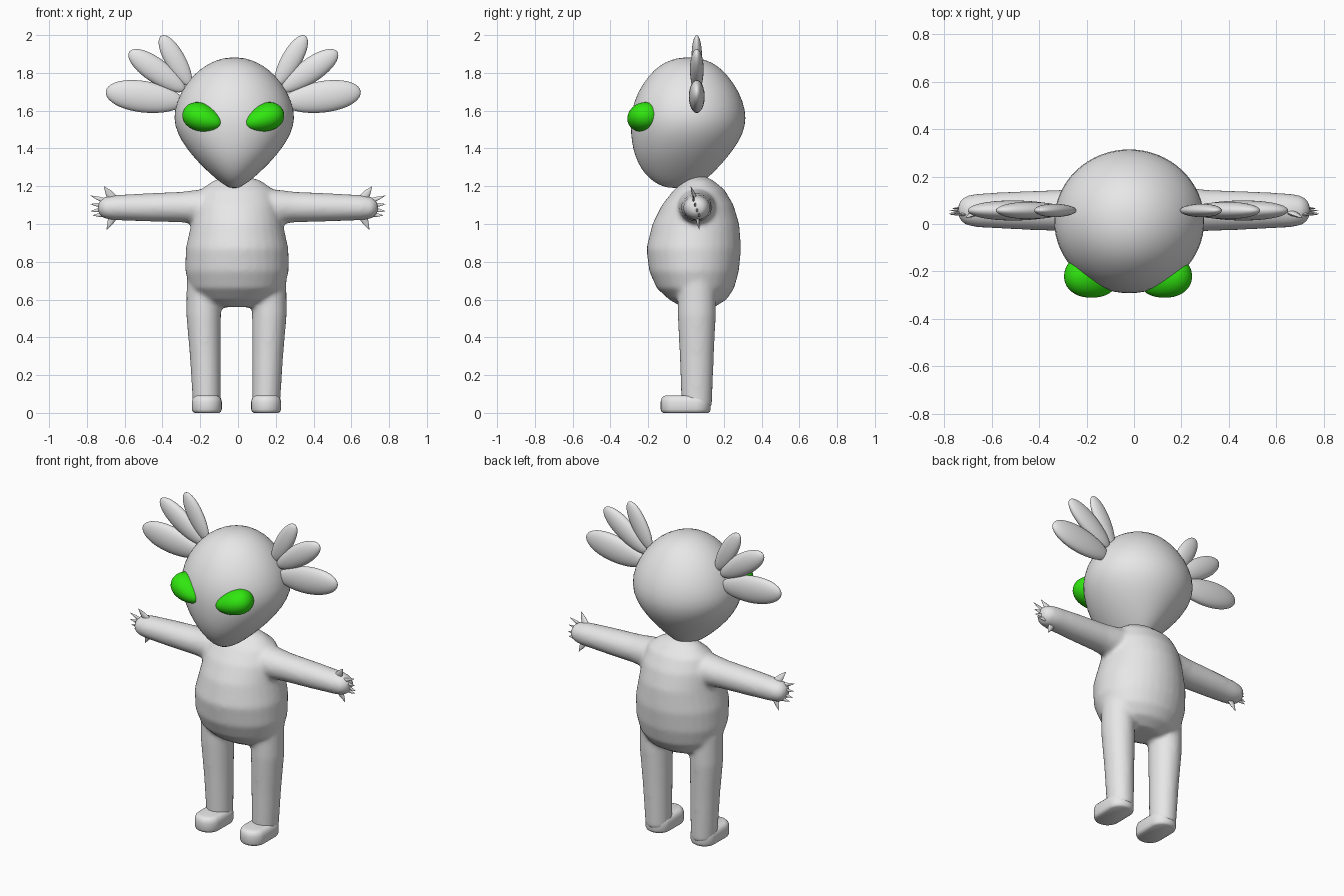
import bpy
import bmesh
import math
from mathutils import Vector, Matrix

old = bpy.data.objects.get("Cube")
if old:
    bpy.data.objects.remove(old, do_unlink=True)


def make_material(name, rgb):
    mat = bpy.data.materials.new(name)
    mat.use_nodes = True
    color = (*rgb, 1.0)
    mat.diffuse_color = color
    mat.node_tree.nodes["Principled BSDF"].inputs["Base Color"].default_value = color
    return mat


GREY = make_material("pale grey skin", (0.8, 0.8, 0.8))
GREEN = make_material("bright green eye", (0.03, 0.8, 0.005))
SIDES = (("left", 1), ("right", -1))
HEAD_X = -0.025
ARM_Y = 0.057


def finish(name, bm, mat, sharp_angle=180):
    bmesh.ops.recalc_face_normals(bm, faces=bm.faces)
    mesh = bpy.data.meshes.new(name)
    bm.to_mesh(mesh)
    bm.free()
    mesh.materials.append(mat)
    obj = bpy.data.objects.new(name, mesh)
    bpy.context.collection.objects.link(obj)
    bpy.ops.object.select_all(action="DESELECT")
    obj.select_set(True)
    bpy.context.view_layer.objects.active = obj
    if sharp_angle < 180:
        bpy.ops.object.shade_smooth_by_angle(angle=math.radians(sharp_angle))
    else:
        bpy.ops.object.shade_smooth()
    return obj


def skin_rings(bm, rings):
    """Bridge equal-length point rings and cap both ends."""
    loops = [[bm.verts.new(p) for p in ring] for ring in rings]
    n = len(loops[0])
    for a, b in zip(loops, loops[1:]):
        for i in range(n):
            j = (i + 1) % n
            bm.faces.new((a[i], a[j], b[j], b[i]))
    bm.faces.new(loops[0])
    bm.faces.new(loops[-1])


def oval(center, u, v, n=32):
    """Ring around center spanned by the half axes u and v."""
    turns = [2 * math.pi * i / n for i in range(n)]
    return [Vector(center) + Vector(u) * math.cos(t) + Vector(v) * math.sin(t) for t in turns]


def upright(x, stations):
    """Level ovals from (height, front, back, half width)."""
    return [oval((x, (f + b) / 2, z), (w, 0, 0), (0, (b - f) / 2, 0))
            for z, f, b, w in stations]


def egg(name, center, axis, radii, taper, mat):
    """Ellipsoid whose long axis follows axis, fatter at the far end."""
    x = Vector(axis).normalized()
    y = Vector((0, 0, 1)).cross(x).normalized()
    basis = Matrix((x, y, x.cross(y))).transposed()
    bm = bmesh.new()
    bmesh.ops.create_uvsphere(bm, u_segments=32, v_segments=20, radius=1)
    for v in bm.verts:
        # Sphere poles lie on the long axis
        p, q, r = v.co.z, v.co.x, v.co.y
        k = 1 + taper * p
        v.co = Vector(center) + basis @ Vector((p * radii[0], q * radii[1] * k, r * radii[2] * k))
    return finish(name, bm, mat)


# Body: torso, arms and legs fused into one soft skin
bm = bmesh.new()
skin_rings(bm, upright(-0.005, [
    (0.56, -0.02, 0.15, 0.12), (0.60, -0.09, 0.215, 0.2),
    (0.66, -0.155, 0.255, 0.25), (0.75, -0.195, 0.28, 0.274),
    (0.87, -0.21, 0.292, 0.272), (1.0, -0.178, 0.282, 0.243),
    (1.1, -0.128, 0.252, 0.228), (1.18, -0.065, 0.205, 0.195),
    (1.23, -0.005, 0.145, 0.125), (1.253, 0.03, 0.1, 0.05)]))
for side, s in SIDES:
    arm = [(0.1, 0.1), (0.22, 0.09), (0.3, 0.081), (0.5, 0.074), (0.66, 0.066),
           (0.71, 0.057), (0.735, 0.036), (0.743, 0.015)]
    skin_rings(bm, [oval((s * x, ARM_Y, 1.092 - 0.008 * x), (0, r * 1.08, 0), (0, 0, r))
                    for x, r in arm])
    leg = [(0.03, 0.157, 0.073), (0.3, 0.165, 0.082), (0.52, 0.174, 0.092), (0.7, 0.172, 0.092)]
    skin_rings(bm, [oval((-0.008 + s * x, 0.057, z), (r, 0, 0), (0, r * 1.1, 0))
                    for z, x, r in leg])
body = finish("body", bm, GREY)
remesh = body.modifiers.new("fuse", "REMESH")
remesh.mode = "VOXEL"
remesh.voxel_size = 0.012
remesh.use_smooth_shade = True
soften = body.modifiers.new("soften", "SMOOTH")
soften.factor = 0.5
soften.iterations = 10

# Feet: rounded slabs with flat soles
for side, s in SIDES:
    rings = []
    for z, inset in ((0, 0.014), (0.006, 0.005), (0.018, 0), (0.06, 0),
                     (0.078, 0.005), (0.088, 0.015), (0.093, 0.03)):
        r = 0.079 - inset
        ring = oval((-0.008 + s * 0.157, 0, z), (r, 0, 0), (0, r, 0))
        for i, p in enumerate(ring):
            p.y += 0.052 if i < len(ring) // 2 else -0.055
        rings.append(ring)
    bm = bmesh.new()
    skin_rings(bm, rings)
    finish(side + "_foot", bm, GREY, 50)

# Head: broad skull narrowing to a forward chin
bm = bmesh.new()
skin_rings(bm, upright(-0.02, [
    (1.882, -0.02, 0.04, 0.03), (1.87, -0.08, 0.105, 0.09),
    (1.84, -0.14, 0.165, 0.152), (1.79, -0.195, 0.22, 0.218),
    (1.7, -0.258, 0.284, 0.285), (1.6, -0.29, 0.318, 0.321),
    (1.52, -0.295, 0.317, 0.318), (1.44, -0.29, 0.285, 0.282),
    (1.36, -0.272, 0.226, 0.222), (1.29, -0.238, 0.164, 0.154),
    (1.235, -0.19, 0.105, 0.092), (1.205, -0.14, 0.055, 0.05),
    (1.19, -0.09, 0.0, 0.018)]))
head = finish("head", bm, GREY)
subdivide = head.modifiers.new("rounding", "SUBSURF")
subdivide.levels = subdivide.render_levels = 1

# Eyes and the three head fronds on each side
FRONDS = (("lower", 0.47, 1.673, 8, (0.207, 0.042, 0.083)),
          ("middle", 0.405, 1.81, 35, (0.178, 0.036, 0.064)),
          ("upper", 0.305, 1.865, 60, (0.152, 0.028, 0.053)))
for side, s in SIDES:
    egg(side + "_eye", (HEAD_X + s * 0.16, -0.228, 1.561), (s * 0.87, 0.36, 0.3),
        (0.113, 0.085, 0.073), 0.22, GREEN)
    for level, x, z, tilt, radii in FRONDS:
        a = math.radians(tilt)
        egg(f"{side}_{level}_frond", (HEAD_X + s * x, 0.057, z),
            (s * math.cos(a), 0, math.sin(a)), radii, 0.08, GREY)

# Claws: base point, tip point, thickness; thumbs above and below, fingers between
CLAWS = (((0.66, 0.05, 1.13), (0.71, 0.025, 1.2), 0.026),
         ((0.71, 0.04, 1.125), (0.78, 0.04, 1.15), 0.013),
         ((0.72, 0.05, 1.1), (0.78, 0.045, 1.105), 0.013),
         ((0.72, 0.06, 1.075), (0.78, 0.055, 1.068), 0.013),
         ((0.71, 0.07, 1.05), (0.77, 0.065, 1.045), 0.013),
         ((0.66, 0.06, 1.04), (0.695, 0.07, 0.97), 0.022))
for side, s in SIDES:
    bm = bmesh.new()
    for base, tip, radius in CLAWS:
        a = Vector((s * base[0], base[1], base[2]))
        b = Vector((s * tip[0], tip[1], tip[2]))
        u = (b - a).cross(Vector((0, 1, 0))).normalized() * radius
        v = Vector((0, radius * 0.5, 0))
        skin_rings(bm, [oval(a.lerp(b, t), u * k, v * k, 10)
                        for t, k in ((0, 1), (0.5, 0.7), (0.85, 0.25), (1, 0.03))])
    finish(side + "_claws", bm, GREY, 50)
